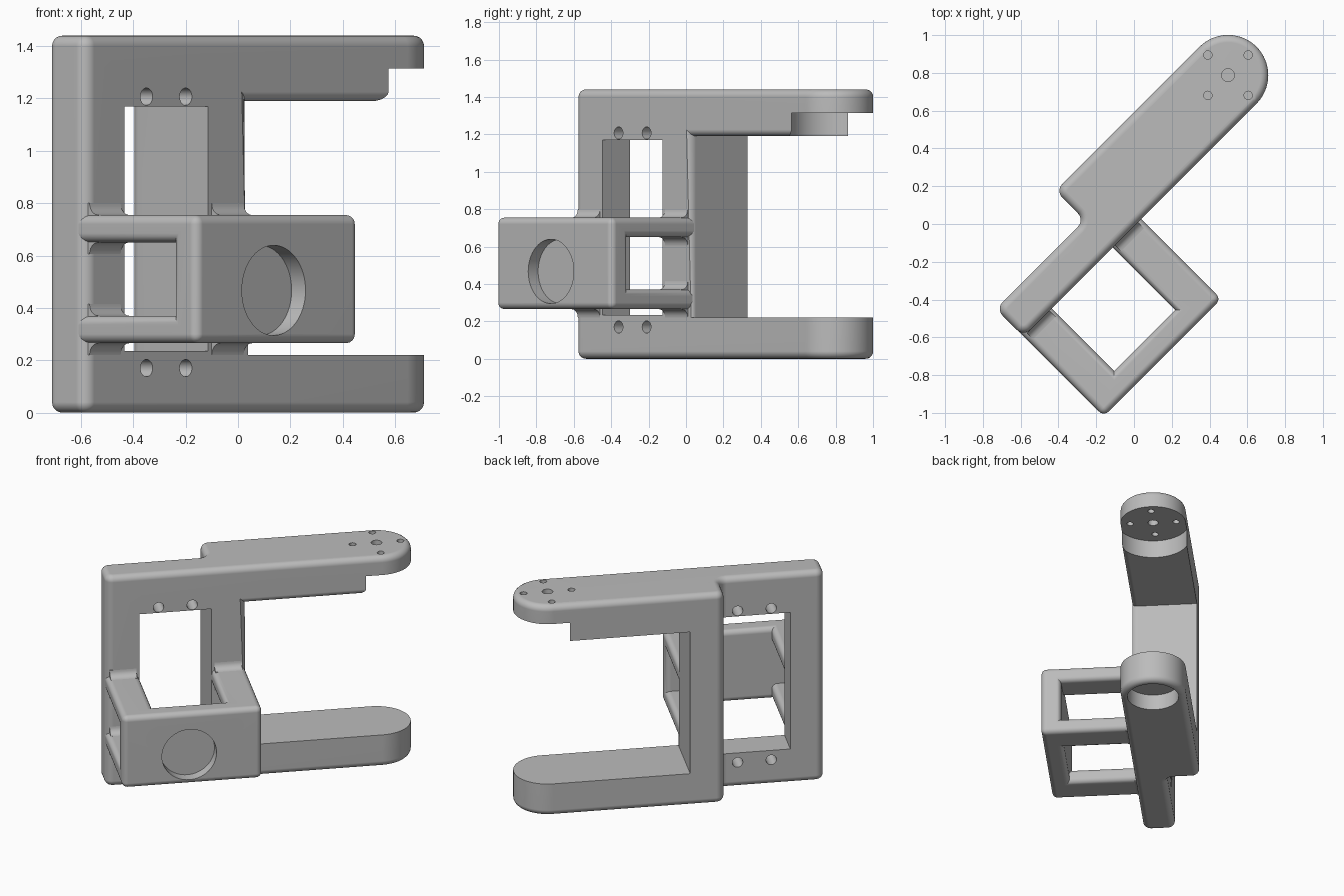
import bpy, bmesh, math
from mathutils import Vector

if "Cube" in bpy.data.objects:
    bpy.data.objects.remove(bpy.data.objects["Cube"], do_unlink=True)

grey = bpy.data.materials.new("plain grey")
grey.use_nodes = True
grey.diffuse_color = (0.5, 0.5, 0.5, 1)
grey.node_tree.nodes["Principled BSDF"].inputs["Base Color"].default_value = (0.5, 0.5, 0.5, 1)

# Shared dimensions: x along the arms, y towards the back, turned 45 degrees at the end
LEFT, RIGHT, STEP = -0.835, 0.047, -0.17
FRONT, MID, BACK = -0.008, 0.205, 0.418
TIP = 0.909
HEIGHT = 1.44
OPEN_L = -0.622
BOX_FRONT, BOX_INNER = -0.607, -0.477
BOX_LOW, BOX_HIGH = 0.265, 0.755
WIN_LOW, WIN_HIGH = 0.37, 0.65


def make(name, bm):
    bmesh.ops.recalc_face_normals(bm, faces=bm.faces)
    mesh = bpy.data.meshes.new(name)
    bm.to_mesh(mesh)
    bm.free()
    mesh.materials.append(grey)
    obj = bpy.data.objects.new(name, mesh)
    bpy.context.collection.objects.link(obj)
    return obj


def prism(points, shift):
    bm = bmesh.new()
    face = bm.faces.new([bm.verts.new(p) for p in points])
    new = bmesh.ops.extrude_face_region(bm, geom=[face])["geom"]
    bmesh.ops.translate(bm, vec=shift, verts=[v for v in new if isinstance(v, bmesh.types.BMVert)])
    bmesh.ops.recalc_face_normals(bm, faces=bm.faces)
    return bm


def box(name, x0, x1, y0, y1, z0, z1):
    return make(name, prism([(x0, y0, z0), (x1, y0, z0), (x1, y1, z0), (x0, y1, z0)], (0, 0, z1 - z0)))


def rod(name, centre, radius, length, axis="Z", sides=32):
    """Cylinder that starts at centre and runs along +axis."""
    pts = []
    for i in range(sides):
        a = math.tau * i / sides
        c, s = radius * math.cos(a), radius * math.sin(a)
        pts.append(Vector(centre) + Vector((c, s, 0) if axis == "Z" else (c, 0, s)))
    return make(name, prism(pts, (0, 0, length) if axis == "Z" else (0, length, 0)))


def cut(obj, *cutters):
    for cutter in cutters:
        mod = obj.modifiers.new("cut", "BOOLEAN")
        mod.operation, mod.solver, mod.object = "DIFFERENCE", "EXACT", cutter
        bpy.context.view_layer.update()
        deps = bpy.context.evaluated_depsgraph_get()
        mesh = bpy.data.meshes.new_from_object(obj.evaluated_get(deps))
        obj.modifiers.clear()
        obj.data = mesh
        bpy.data.objects.remove(cutter, do_unlink=True)


def round_edges(bm, edges, size):
    bmesh.ops.bevel(bm, geom=edges, offset=size, segments=5, profile=0.5,
                    affect="EDGES", clamp_overlap=False)


def round_mesh(obj, size, rule):
    bm = bmesh.new()
    bm.from_mesh(obj.data)
    bmesh.ops.dissolve_limit(bm, angle_limit=0.01, verts=bm.verts, edges=bm.edges)
    round_edges(bm, [e for e in bm.edges if rule(e)], size)
    bm.to_mesh(obj.data)
    bm.free()


def arc(cx, cy, r, start, end, steps):
    return [(cx + r * math.cos(math.radians(start + (end - start) * i / steps)),
             cy + r * math.sin(math.radians(start + (end - start) * i / steps)))
            for i in range(steps + 1)]


# Clamp body: stepped outline with a round tip and soft rims
r = 0.05
outline = (arc(LEFT + r, FRONT + r, r, 180, 270, 5)
           + arc(TIP, MID, BACK - MID, -90, 90, 40)
           + arc(STEP + r, BACK - r, r, 90, 180, 5)
           + arc(STEP - r, MID - 0.005 + r, r, 0, -90, 5)
           + arc(LEFT + r, MID - 0.005 - r, r, 90, 180, 5))
bm = prism([(x, y, 0) for x, y in outline], (0, 0, HEIGHT))
rims = [e for e in bm.edges if abs(e.verts[0].co.z - e.verts[1].co.z) < 0.001]
round_edges(bm, rims, 0.04)
body = make("clamp_body", bm)

# Gap between the two arms, with softened front edges
cut(body, box("gap", RIGHT, 2, -1, 1, 0.22, 1.19))


def gap_edge(e):
    a, b = (v.co for v in e.verts)
    on_front = all(abs(p.y - FRONT) < 0.001 for p in (a, b))
    column = all(abs(p.x - RIGHT) < 0.001 for p in (a, b))
    under = all(abs(p.z - 1.19) < 0.001 for p in (a, b))
    return on_front and (column or under)


round_mesh(body, 0.035, gap_edge)

# Seats at the arm tips, frame opening
cut(body,
    rod("upper_seat", (TIP, MID, 1.0), 0.237, 0.315, sides=64),
    rod("lower_seat", (TIP, MID, -0.1), 0.168, 0.21, sides=48),
    box("opening", OPEN_L, STEP, -1, 1, 0.235, 1.17))

# Screw holes in the upper tip and in the frame
cut(body, rod("centre_hole", (TIP, MID, 1.2), 0.034, 0.5))
for i in range(4):
    a = math.pi / 2 * i
    cut(body, rod("tip_hole", (TIP + 0.151 * math.cos(a), MID + 0.151 * math.sin(a), 1.2), 0.022, 0.5))
for x in (-0.502, -0.29):
    for z in (0.17, 1.207):
        cut(body, rod("frame_hole", (x, -0.2, z), 0.033, 0.8, "Y"))

# Front bracket: hollow box with open sides and a blind round recess
END = 0.05
bracket = box("front_bracket", LEFT + 0.002, RIGHT - 0.002, BOX_FRONT, END, BOX_LOW, BOX_HIGH)
cut(bracket,
    box("void", OPEN_L - 0.003, STEP + 0.003, BOX_INNER, 1, -1, 2),
    box("side_window", -2, 2, BOX_INNER, 1, WIN_LOW, WIN_HIGH))


def outer_edge(e):
    at_end = all(v.co.y > END - 0.001 for v in e.verts)
    return len(e.link_faces) == 2 and e.is_convex and not at_end and e.calc_face_angle(0) > 0.5


round_mesh(bracket, 0.035, outer_edge)
cut(bracket, rod("recess", (-0.414, BOX_FRONT - 0.2, 0.467), 0.172, 0.275, "Y", 64))

# Fillets where the bracket bars meet the frame
parts = [body, bracket]
f = 0.045
for side, x0, x1 in (("right", LEFT + 0.025, OPEN_L - 0.02), ("left", STEP + 0.02, RIGHT - 0.025)):
    for z, up in ((BOX_HIGH, 1), (WIN_HIGH, -1), (WIN_LOW, 1), (BOX_LOW, -1)):
        curve = arc(FRONT - f, f, f, -90, 0, 6)
        profile = [(END, -0.02), (FRONT - f, -0.02)] + curve + [(END, f)]
        parts.append(make(side + "_bar_fillet",
                          prism([(x0, y, z + up * h) for y, h in profile], (x1 - x0, 0, 0))))

# Turn everything into place and smooth the rounded edges
for obj in parts:
    obj.rotation_euler.z = math.radians(45)
    bpy.ops.object.select_all(action="DESELECT")
    obj.select_set(True)
    bpy.context.view_layer.objects.active = obj
    bpy.ops.object.shade_smooth_by_angle(angle=math.radians(30))
    obj.modifiers.new("even_shading", "WEIGHTED_NORMAL").keep_sharp = True
